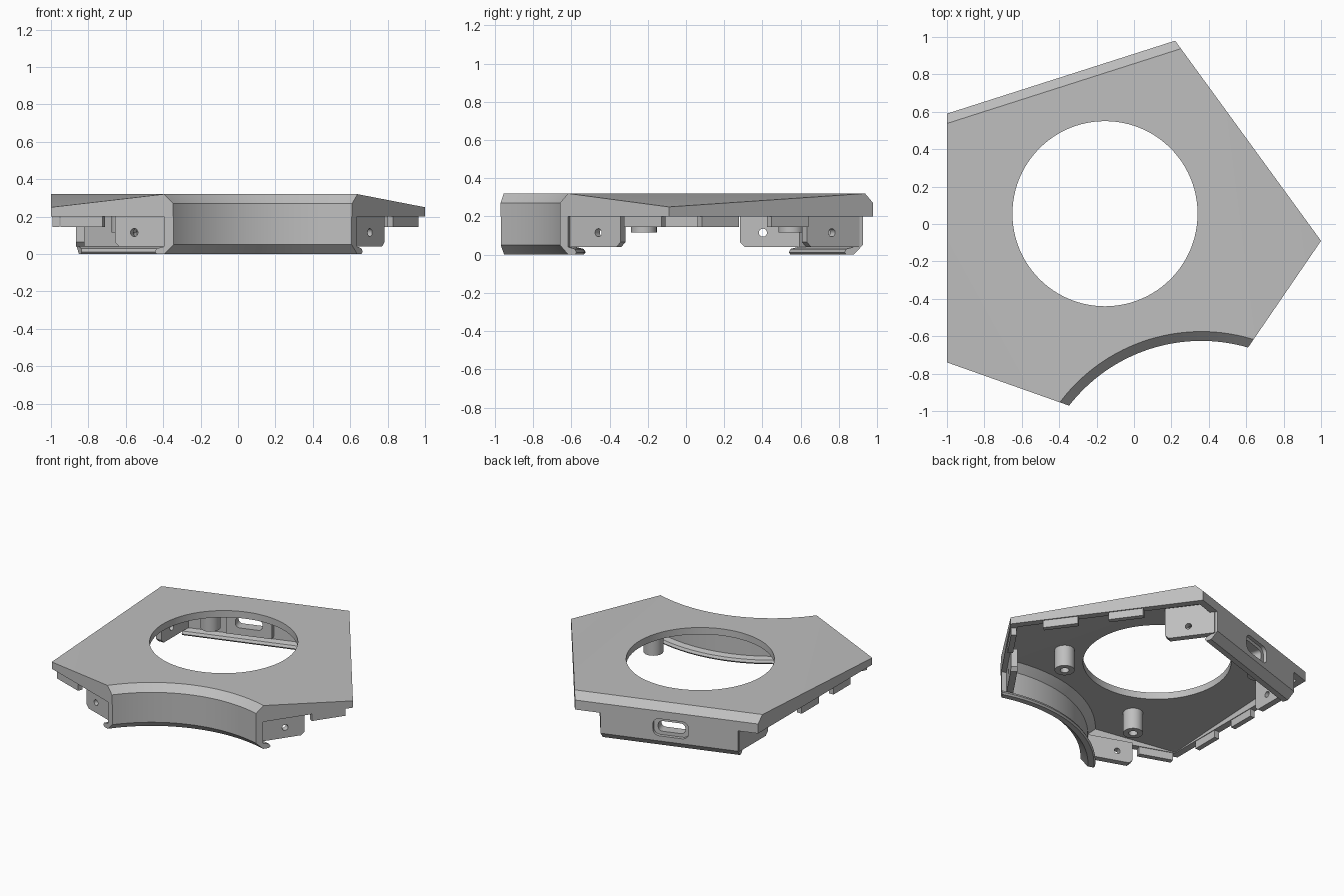
import bpy, bmesh, math
from mathutils import Vector
from mathutils.geometry import intersect_line_line

old = bpy.data.objects.get("Cube")
if old:
    bpy.data.objects.remove(old)

grey = bpy.data.materials.new("plain grey")
grey.use_nodes = True
grey.diffuse_color = (0.52, 0.52, 0.52, 1)
grey.node_tree.nodes["Principled BSDF"].inputs["Base Color"].default_value = (0.52, 0.52, 0.52, 1)

# Plan corners, counter-clockwise; the B-C side is a concave arc
A, F, B, C, D, E = [Vector((x, y, 0)) for x, y in
                    ((-1, .59), (-1, -.74), (-.35, -.97), (.61, -.66), (1, -.09), (.22, .98))]
ARC, N = Vector((.36, -1.52, 0)), 40


def inward(p, q):
    d = (q - p).normalized()
    return d, Vector((-d.y, d.x, 0))


def finish(bm, name):
    bmesh.ops.recalc_face_normals(bm, faces=bm.faces)
    me = bpy.data.meshes.new(name)
    bm.to_mesh(me)
    bm.free()
    ob = bpy.data.objects.new(name, me)
    bpy.context.collection.objects.link(ob)
    me.materials.append(grey)
    return ob


def cut(ob, cutter):
    m = ob.modifiers.new("cut", 'BOOLEAN')
    m.operation, m.solver, m.object = 'DIFFERENCE', 'EXACT', cutter
    deps = bpy.context.evaluated_depsgraph_get()
    me = bpy.data.meshes.new_from_object(ob.evaluated_get(deps))
    ob.modifiers.clear()
    ob.data = me


def layer(inset, back, radius):
    """Plan outline inset from its sides, as A, F, arc points, D, E."""
    def line(p, q, d):
        n = inward(p, q)[1]
        return p + n * d, q + n * d

    def cross(a, b):
        return intersect_line_line(*a, *b)[0]

    def on_circle(ln, ref):
        d = (ln[1] - ln[0]).normalized()
        foot = ln[0] + d * (ARC - ln[0]).dot(d)
        h = math.sqrt(radius ** 2 - (foot - ARC).length_squared)
        return min((foot + d * h, foot - d * h), key=lambda v: (v - ref).length)

    af, fb, cd, de = (line(p, q, inset) for p, q in ((A, F), (F, B), (C, D), (D, E)))
    ea = line(E, A, back)
    s, e = on_circle(fb, B) - ARC, on_circle(cd, C) - ARC
    a0, a1 = math.atan2(s.y, s.x), math.atan2(e.y, e.x)
    arc = []
    for i in range(N):
        a = a0 + (a1 - a0) * i / (N - 1)
        arc.append(ARC + Vector((math.cos(a), math.sin(a), 0)) * radius)
    return [cross(ea, af), cross(af, fb)] + arc + [cross(cd, de), cross(de, ea)]


def body(name, inset, radius, z_low, z_mid, z_top, z_corner):
    """Plate with a chamfered back and arc, and two corners folded down."""
    bm = bmesh.new()
    low_xy, top_xy = layer(inset, inset, radius), layer(inset, inset + .05, radius + .05)
    count, drop = len(low_xy), (1, N + 2)
    up = lambda v, z: bm.verts.new((v.x, v.y, z))
    low = [up(v, z_low) for v in low_xy]
    mid = [None if i in drop else up(v, z_mid) for i, v in enumerate(low_xy)]
    top = [up(v, z_corner if i in drop else z_top) for i, v in enumerate(top_xy)]
    for i in range(count):
        j = (i + 1) % count
        if mid[i] and mid[j]:
            bm.faces.new((low[i], low[j], mid[j], mid[i]))
            bm.faces.new((mid[i], mid[j], top[j], top[i]))
        else:
            bm.faces.new([v for v in (low[i], low[j], mid[j], top[j], top[i], mid[i]) if v])
    bm.faces.new(low)
    bm.faces.new([v for i, v in enumerate(top) if i not in drop])
    for i in drop:
        bm.faces.new(top[i - 1:i + 2])
    return finish(bm, name)


def slab(name, p, q, pts, near, far):
    """Profile of (along, height) points on side p-q, between two inset depths."""
    d, n = inward(p, q)
    bm = bmesh.new()
    f = bm.faces.new([bm.verts.new(p + d * s + n * near + Vector((0, 0, z))) for s, z in pts])
    new = bmesh.ops.extrude_face_region(bm, geom=[f])["geom"]
    bmesh.ops.translate(bm, vec=n * (far - near), verts=[g for g in new if isinstance(g, bmesh.types.BMVert)])
    return finish(bm, name)


def rounded(s, z, w, h, r, steps=6):
    pts = []
    for k, (sx, sz) in enumerate(((1, 1), (-1, 1), (-1, -1), (1, -1))):
        for i in range(steps + 1):
            a = math.pi / 2 * (k + i / steps)
            pts.append((s + sx * (w / 2 - r) + r * math.cos(a), z + sz * (h / 2 - r) + r * math.sin(a)))
    return pts


def sweep(name, rings):
    """Closed skin over matching rings, capped at both ends."""
    bm = bmesh.new()
    vs = [[bm.verts.new(v) for v in ring] for ring in rings]
    for a, b in zip(vs, vs[1:]):
        for i in range(len(a)):
            j = (i + 1) % len(a)
            bm.faces.new((a[i], a[j], b[j], b[i]))
    bm.faces.new(vs[0])
    bm.faces.new(vs[-1])
    return finish(bm, name)


def cylinder(name, x, y, r, z0, z1, sides):
    bm = bmesh.new()
    bmesh.ops.create_cone(bm, cap_ends=True, segments=sides, radius1=r, radius2=r, depth=z1 - z0)
    bmesh.ops.translate(bm, vec=(x, y, (z0 + z1) / 2), verts=bm.verts)
    return finish(bm, name)


parts, cutters = [], []

# Top cover, hollow below, with the large round opening
cover = body("top_cover", 0, .895, .2, .27, .32, .25)
cavity = body("cavity_cutter", .05, .845 + .1, .1, .22, .27, .205)
opening = cylinder("opening_cutter", -.155, .055, .495, .1, .5, 96)
cut(cover, cavity)
cut(cover, opening)

# Curved front wall and straight back wall share one profile with an inner lip
PROFILE = ((0, .2), (0, .05), (.05, 0), (.09, 0), (.1, .012), (.09, .03), (.05, .04), (.05, .2))
arcs = [[v + Vector((0, 0, z)) for v in layer(.002, 0, .895 + o)[2:N + 2]] for o, z in PROFILE]
parts.append(sweep("curved_front_wall", list(zip(*arcs))))
d, n = inward(E, A)
WALL = (.18, 1.14)
back_wall = sweep("back_wall", [[E + d * s + n * o + Vector((0, 0, z)) for o, z in PROFILE] for s in WALL])
MID = .67
housing = slab("socket_housing", E, A, [(MID - .16, .06), (MID + .16, .06), (MID + .16, .27), (MID - .16, .27)], .05, .1)

# Socket slot: wide recess and a narrower through opening
recess = slab("recess_cutter", E, A, rounded(MID, .15, .25, .125, .045), -.05, .025)
slot = slab("slot_cutter", E, A, rounded(MID, .15, .19, .075, .03), -.05, .2)
for ob in (cover, back_wall, housing):
    cut(ob, slot)
for ob in (cover, back_wall):
    cut(ob, recess)
parts += [cover, back_wall, housing]
cutters += [cavity, opening, recess, slot]


# Screw brackets: plate with a clipped free corner and a screw hole
def bracket(name, p, q, s0, s1, hole, clip_start, top, near):
    c = .025
    pts = ([(s0, .04 + c), (s0 + c, .04), (s1, .04)] if clip_start
           else [(s0, .04), (s1 - c, .04), (s1, .04 + c)])
    ob = slab(name, p, q, pts + [(s1, top), (s0, top)], near, near + .045)
    drill = slab(name + "_cutter", p, q, rounded(hole, .115, .042, .042, .02), near - .1, near + .2)
    cut(ob, drill)
    cutters.append(drill)
    parts.append(ob)


bracket("right_front_bracket", C, D, .01, .36, .22, False, .2, .035)
side = (B - F).length
bracket("left_front_bracket", F, B, side - .34, side - .01, side - .23, True, .2, .035)
end_r, end_l = E + d * WALL[0], E + d * WALL[1]
bracket("right_back_bracket", end_r + (D - E).normalized() * .36, end_r, 0, .34, .16, True, .275, 0)
bracket("left_back_bracket", end_l, end_l + (F - A).normalized() * .35, .02, .35, .23, False, .275, 0)

# Locating tabs under the rim
for name, p, q, spans in (("left", A, F, ((.52, .72), (.89, 1.09))), ("front_left", F, B, ((.05, .29),)),
                          ("front_right", C, D, ((.4, .64),)), ("back_right", D, E, ((.22, .46), (.67, .91)))):
    for a, b in spans:
        parts.append(slab(name + "_tab", p, q, [(a, .145), (b, .145), (b, .205), (a, .205)], .008, .045))

# Screw posts
for x, y in ((.42, -.22), (-.47, -.57), (-.61, .55)):
    post = cylinder("screw_post", x, y, .067, .115, .28, 32)
    bore = cylinder("bore_cutter", x, y, .03, .05, .24, 24)
    cut(post, bore)
    cutters.append(bore)
    parts.append(post)

for ob in cutters:
    bpy.data.objects.remove(ob)

bpy.ops.object.select_all(action='DESELECT')
for ob in parts:
    ob.select_set(True)
bpy.context.view_layer.objects.active = cover
bpy.ops.object.shade_smooth_by_angle(angle=math.radians(25))
